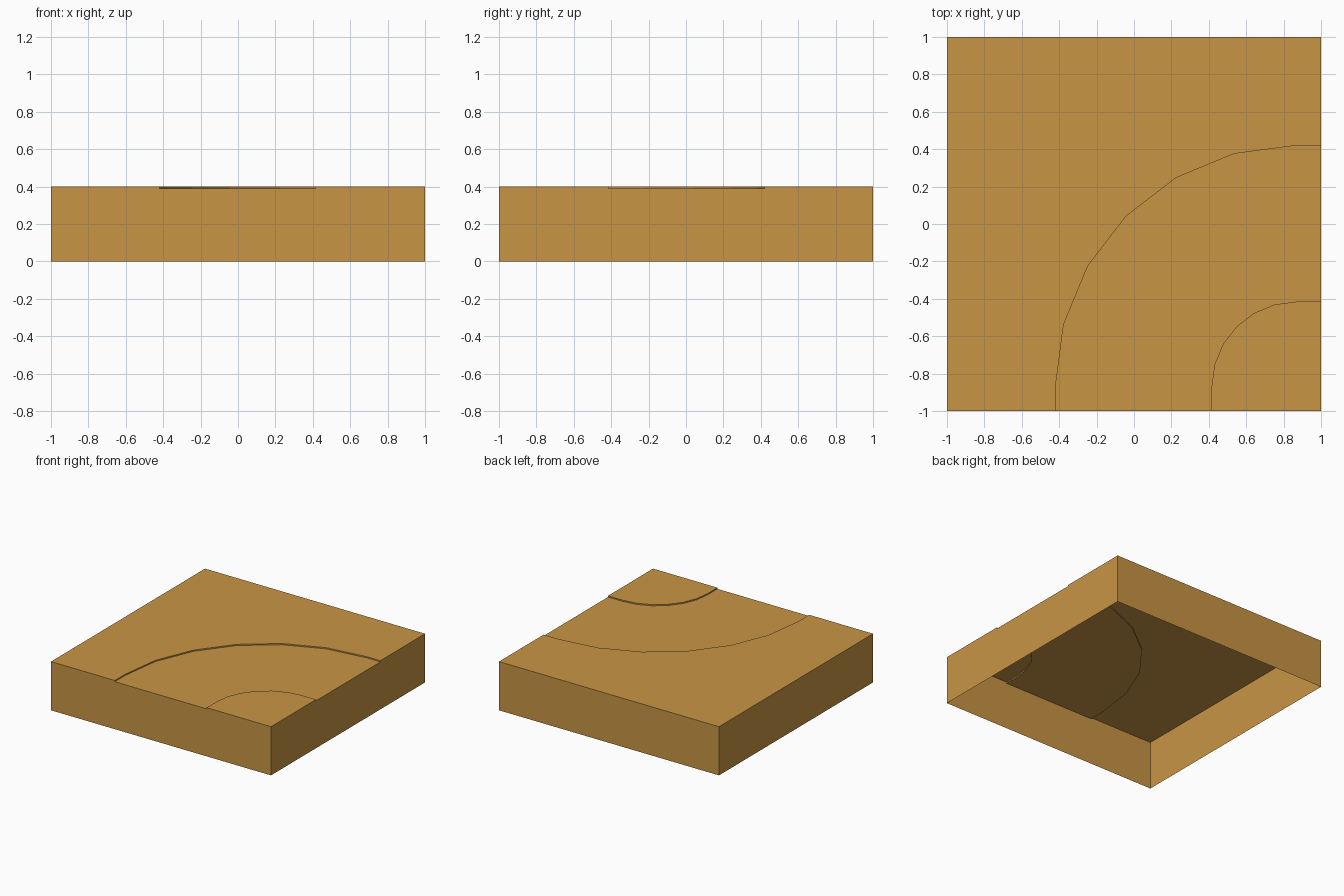
import bpy, bmesh, math

if "Cube" in bpy.data.objects:
    bpy.data.objects.remove(bpy.data.objects["Cube"])

TOP, PATH = 0.40, 0.39          # ground height and sunken path height
CX, CY = 0.87, -0.87            # centre of the bend
R_OUT, R_IN, STEPS = 1.29, 0.455, 6

mat = bpy.data.materials.new("sand")
mat.diffuse_color = (0.58, 0.30, 0.06, 1)
mat.use_nodes = True
mat.node_tree.nodes["Principled BSDF"].inputs["Base Color"].default_value = mat.diffuse_color


def bend(radius):
    """Quarter bend from the front edge to the right edge, with straight ends."""
    pts = [(CX - radius, -1)]
    for i in range(STEPS + 1):
        a = math.pi - math.pi / 2 * i / STEPS
        pts.append((CX + radius * math.cos(a), CY + radius * math.sin(a)))
    return pts + [(1, CY + radius)]


def on_border(a, b):
    """True when the edge lies on one side of the square tile."""
    return any(abs(a[k] - s) < 1e-5 and abs(b[k] - s) < 1e-5
               for k in (0, 1) for s in (-1, 1))


def patch(name, outline, z):
    """Flat top (counter-clockwise outline) with outer walls and path risers."""
    bm = bmesh.new()
    top = [bm.verts.new((x, y, z)) for x, y in outline]
    bm.faces.new(top)
    for i, a in enumerate(top):
        b = top[(i + 1) % len(top)]
        low = 0 if on_border(a.co, b.co) else PATH
        if z - low > 1e-5:
            a2 = bm.verts.new((a.co.x, a.co.y, low))
            b2 = bm.verts.new((b.co.x, b.co.y, low))
            bm.faces.new((a, a2, b2, b))
    bmesh.ops.remove_doubles(bm, verts=bm.verts, dist=1e-5)
    mesh = bpy.data.meshes.new(name)
    bm.to_mesh(mesh)
    bm.free()
    mesh.materials.append(mat)
    ob = bpy.data.objects.new(name, mesh)
    bpy.context.collection.objects.link(ob)
    return ob


outer, inner = bend(R_OUT), bend(R_IN)

# Ground outside the bend, sunken path, and ground inside the bend
patch("outer_ground", outer + [(1, 1), (-1, 1), (-1, -1)], TOP)
patch("sunken_path", inner + outer[::-1], PATH)
patch("inner_ground", [(1, -1)] + inner[::-1], TOP)
